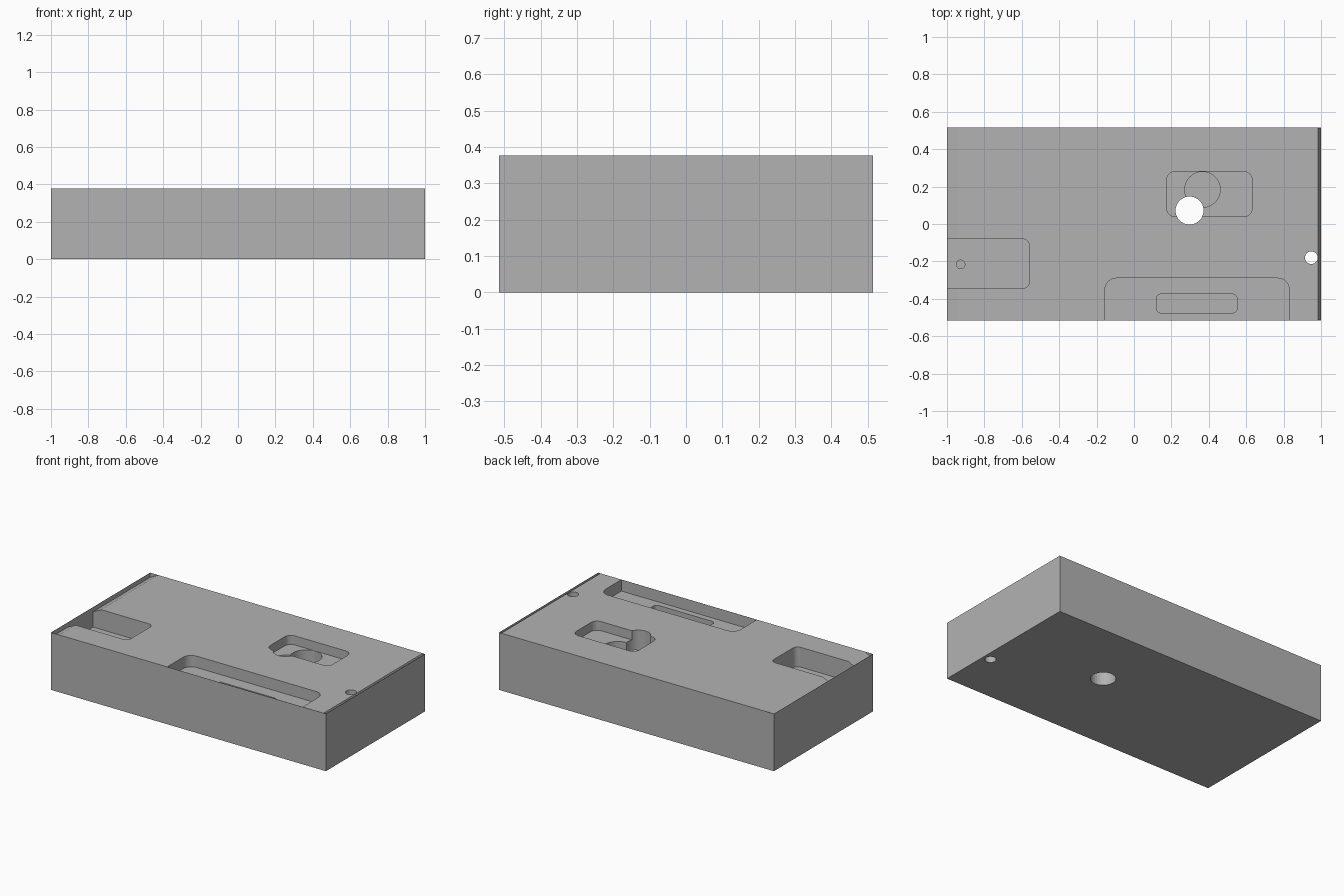
import bpy
import bmesh
from math import cos, sin, pi

cube = bpy.data.objects.get("Cube")
if cube:
    bpy.data.objects.remove(cube, do_unlink=True)

HX, HY, TOP = 1.0, 0.515, 0.377
SKIN = 0.001            # paper-thin rim left around the outer faces
IX, IY = HX - SKIN, HY - SKIN
ABOVE = TOP + 0.1

grey = bpy.data.materials.new("plain grey")
grey.use_nodes = True
colour = (0.45, 0.45, 0.45, 1)
grey.diffuse_color = colour
grey.node_tree.nodes["Principled BSDF"].inputs["Base Color"].default_value = colour


def prism(name, outline, sweep):
    """Solid made by sweeping a closed outline along a vector."""
    bm = bmesh.new()
    face = bm.faces.new([bm.verts.new(p) for p in outline])
    new = bmesh.ops.extrude_face_region(bm, geom=[face])["geom"]
    bmesh.ops.translate(bm, vec=sweep, verts=[g for g in new if isinstance(g, bmesh.types.BMVert)])
    bmesh.ops.recalc_face_normals(bm, faces=bm.faces)
    mesh = bpy.data.meshes.new(name)
    bm.to_mesh(mesh)
    bm.free()
    mesh.materials.append(grey)
    obj = bpy.data.objects.new(name, mesh)
    bpy.context.collection.objects.link(obj)
    return obj


def pocket(name, x0, x1, y0, y1, floor, radii):
    """Pocket cutter; radii run counter-clockwise from the (x1, y1) corner."""
    corners = [(x1, y1, -1, -1), (x0, y1, 1, -1), (x0, y0, 1, 1), (x1, y0, -1, 1)]
    pts = []
    for k, ((x, y, sx, sy), r) in enumerate(zip(corners, radii)):
        steps = 8 if r else 0
        for i in range(steps + 1):
            a = (k + i / max(steps, 1)) * pi / 2
            pts.append((x + sx * r + r * cos(a), y + sy * r + r * sin(a), floor))
    return prism(name, pts, (0, 0, ABOVE - floor))


def hole(name, x, y, r, floor, sides=32):
    ring = [2 * pi * i / sides for i in range(sides)]
    return prism(name, [(x + r * cos(a), y + r * sin(a), floor) for a in ring],
                 (0, 0, ABOVE - floor))


def edge_slope(name, x_in, x_out, drop):
    """Sloped strip that falls toward an end of the block."""
    outline = [(x_in, -IY, TOP), (x_out, -IY, TOP - drop),
               (x_out, -IY, ABOVE), (x_in, -IY, ABOVE)]
    return prism(name, outline, (0, 2 * IY, 0))


# Main block
block = prism("machined_block",
              [(-HX, -HY, 0), (HX, -HY, 0), (HX, HY, 0), (-HX, HY, 0)], (0, 0, TOP))

# Sloped ends, pockets and holes
cutters = [
    edge_slope("right_end_slope", -0.94, -IX, 0.03),
    edge_slope("left_end_slope", 0.983, IX, 0.05),
    pocket("front_pocket", -0.155, 0.83, -IY, -0.29, TOP - 0.075, (0.06, 0.06, 0, 0)),
    pocket("front_slot", 0.12, 0.552, -0.475, -0.375, TOP - 0.17, (0.025,) * 4),
    pocket("end_pocket", -IX, -0.56, -0.345, -0.08, TOP - 0.13, (0.035, 0, 0, 0.035)),
    hole("end_pocket_hole", -0.927, -0.216, 0.023, TOP - 0.22),
    pocket("centre_pocket", 0.175, 0.632, 0.04, 0.28, TOP - 0.06, (0.045,) * 4),
    hole("blind_bore", 0.366, 0.184, 0.095, TOP - 0.16),
    hole("through_bore", 0.297, 0.072, 0.075, -0.1),
    hole("small_through_hole", 0.948, -0.18, 0.034, -0.1),
]

bpy.context.view_layer.objects.active = block
for cutter in cutters:
    cutter.hide_render = True
    mod = block.modifiers.new(cutter.name, "BOOLEAN")
    mod.operation = "DIFFERENCE"
    mod.solver = "EXACT"
    mod.object = cutter
    bpy.ops.object.modifier_apply(modifier=mod.name)
    bpy.data.objects.remove(cutter, do_unlink=True)
